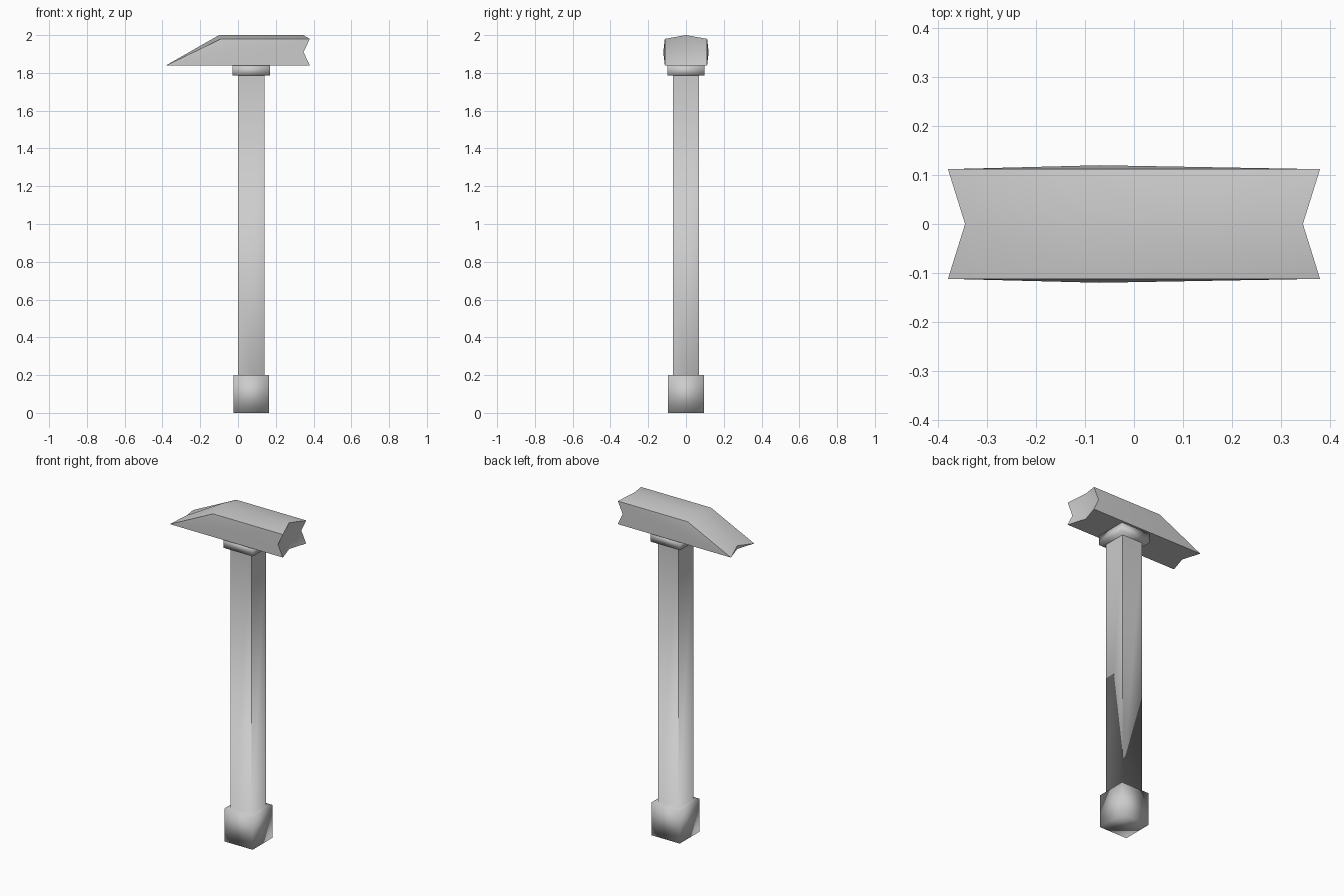
import bpy, bmesh, math

cube = bpy.data.objects.get("Cube")
if cube:
    bpy.data.objects.remove(cube, do_unlink=True)

GREY = (0.6, 0.6, 0.6, 1)
metal = bpy.data.materials.new("plain_grey")
metal.use_nodes = True
metal.diffuse_color = GREY
metal.node_tree.nodes["Principled BSDF"].inputs["Base Color"].default_value = GREY

AXIS = 0.07  # handle centre in x


def finish(name, bm):
    bmesh.ops.recalc_face_normals(bm, faces=bm.faces)
    for f in bm.faces:
        f.smooth = True
    mesh = bpy.data.meshes.new(name)
    bm.to_mesh(mesh)
    bm.free()
    mesh.materials.append(metal)
    obj = bpy.data.objects.new(name, mesh)
    bpy.context.scene.collection.objects.link(obj)
    return obj


def square_stack(name, levels, sharp=()):
    """Square column through (half width, height) levels."""
    bm = bmesh.new()
    rings = []
    for half, z in levels:
        rings.append([bm.verts.new((AXIS + sx * half, sy * half, z))
                      for sx, sy in ((-1, -1), (1, -1), (1, 1), (-1, 1))])
    for low, high in zip(rings, rings[1:]):
        for i in range(4):
            j = (i + 1) % 4
            bm.faces.new((low[i], low[j], high[j], high[i]))
    bm.faces.new(rings[0][::-1])
    cap = bm.faces.new(rings[-1])
    if sharp:  # crisp column edges that soften towards the pommel
        for i in range(4):
            bm.edges.get((rings[sharp[0]][i], rings[sharp[1]][i])).smooth = False
        for e in cap.edges:
            e.smooth = False
    return finish(name, bm)


# Handle flowing into the square pommel, and the collar under the head
square_stack("handle_and_pommel",
             [(0.095, 0), (0.095, 0.2), (0.07, 0.2), (0.07, 1.79)], (2, 3))
square_stack("collar", [(0.099, 1.785), (0.099, 1.84)])

# Hammer head: side outline and centre outline, in x and z
bm = bmesh.new()
side = [(-0.38, 1.84), (0.38, 1.84), (0.347, 1.91), (0.38, 1.98), (-0.09, 1.98)]
centre = [(-0.345, 1.84), (0.345, 1.84), (0.345, 1.91), (0.345, 2.0), (-0.1, 2.0),
          (-0.345, 1.86)]
mid = [bm.verts.new((x, 0, z)) for x, z in centre]
for s in (-1, 1):
    rim = [bm.verts.new((x, s * 0.112, z)) for x, z in side]
    bulge = bm.verts.new((-0.07, s * 0.12, 1.91))
    for i in range(5):
        j = (i + 1) % 5
        bm.faces.new((rim[i], rim[j], bulge))
    for i in range(4):
        bm.faces.new((rim[i], rim[i + 1], mid[i + 1], mid[i]))
    # chisel slope and its notched edge
    bm.faces.new((rim[4], rim[0], mid[5], mid[4]))
    bm.faces.new((rim[0], mid[0], mid[5]))
head = finish("hammer_head", bm)
bpy.ops.object.select_all(action='DESELECT')
head.select_set(True)
bpy.context.view_layer.objects.active = head
bpy.ops.object.shade_smooth_by_angle(angle=math.radians(40))
